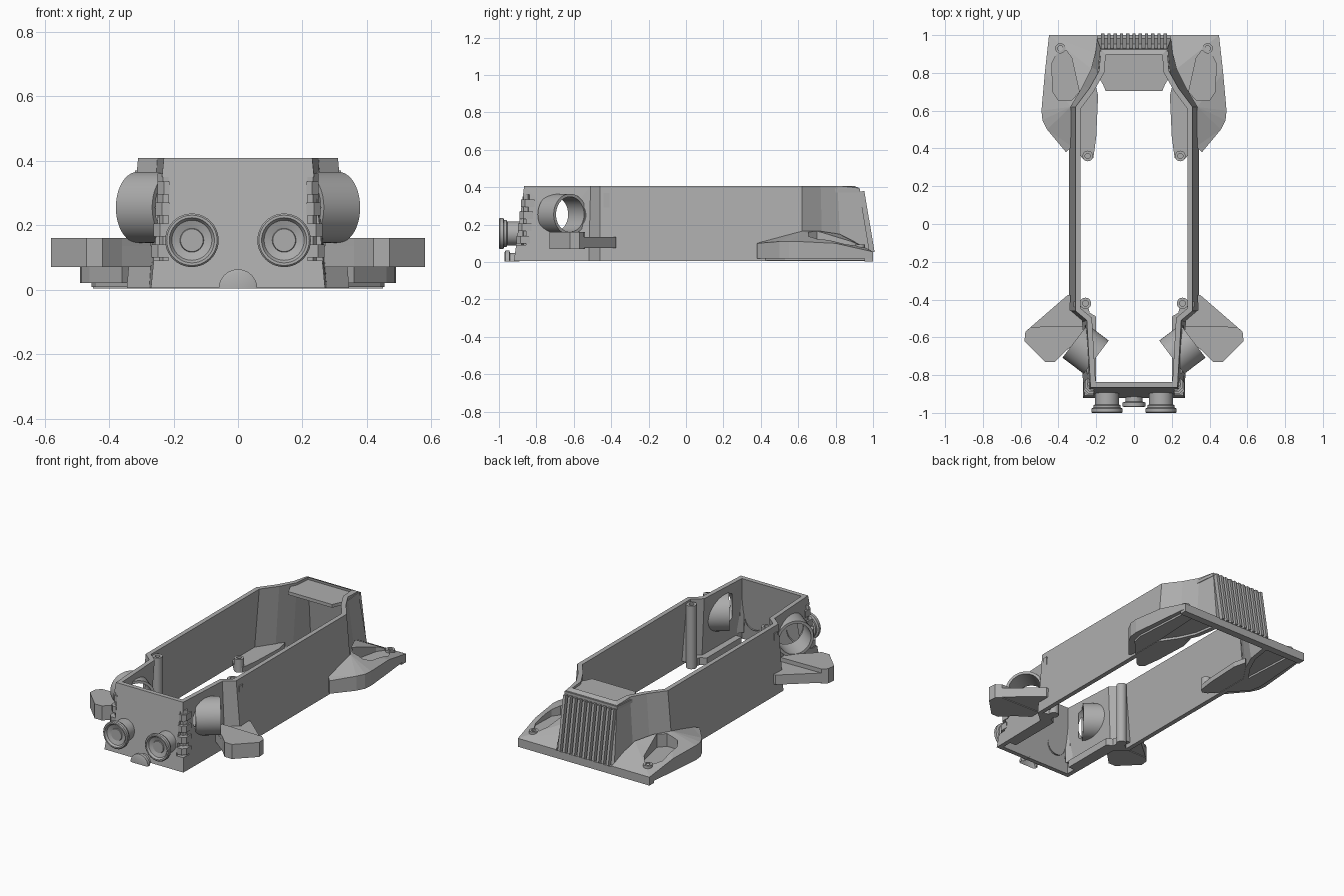
import bpy, bmesh, math
from mathutils import Matrix, Vector

if "Cube" in bpy.data.objects:
    bpy.data.objects.remove(bpy.data.objects["Cube"])

grey = bpy.data.materials.new("mid grey")
grey.use_nodes = True
grey.diffuse_color = (0.42, 0.42, 0.42, 1)
grey.node_tree.nodes["Principled BSDF"].inputs["Base Color"].default_value = (0.42, 0.42, 0.42, 1)


def finish(name, bm, mirror=False, smooth=False):
    bmesh.ops.remove_doubles(bm, verts=bm.verts, dist=0.0001)
    bmesh.ops.recalc_face_normals(bm, faces=bm.faces)
    mesh = bpy.data.meshes.new(name)
    bm.to_mesh(mesh)
    bm.free()
    mesh.materials.append(grey)
    ob = bpy.data.objects.new(name, mesh)
    bpy.context.collection.objects.link(ob)
    if mirror:
        ob.modifiers.new("mirror", "MIRROR").use_mirror_merge = False
    if smooth:
        bpy.ops.object.select_all(action="DESELECT")
        ob.select_set(True)
        bpy.context.view_layer.objects.active = ob
        bpy.ops.object.shade_smooth_by_angle(angle=math.radians(35))
    return ob


def prism(name, outline, z0, z1=None, mirror=True):
    """Extruded outline; points may carry their own top height."""
    bm = bmesh.new()
    low = [bm.verts.new((p[0], p[1], z0)) for p in outline]
    top = [bm.verts.new((p[0], p[1], p[2] if z1 is None else z1)) for p in outline]
    n = len(outline)
    for i in range(n):
        j = (i + 1) % n
        bm.faces.new((low[i], low[j], top[j], top[i]))
    caps = [bm.faces.new(low), bm.faces.new(top)]
    bmesh.ops.triangulate(bm, faces=caps)
    return finish(name, bm, mirror)


def lathe(name, profile, place, closed=False, turn=2 * math.pi, steps=40, mirror=False):
    """Spin (radius, height) points round local z, then place."""
    bm = bmesh.new()
    vs = [bm.verts.new((r, 0, h)) for r, h in profile]
    pairs = list(zip(vs, vs[1:])) + ([(vs[-1], vs[0])] if closed else [])
    es = [bm.edges.new(p) for p in pairs]
    bmesh.ops.spin(bm, geom=vs + es, axis=(0, 0, 1), cent=(0, 0, 0),
                   angle=turn, steps=steps, use_duplicate=False)
    bm.transform(place)
    return finish(name, bm, mirror, True)


def box(name, x, y, z, mirror=True):
    return prism(name, [(x[0], y[0]), (x[1], y[0]), (x[1], y[1]), (x[0], y[1])], z[0], z[1], mirror)


def carve(ob, *cutters):
    """Cut holes, bake the result and drop the helpers."""
    for c in cutters:
        c.hide_render = True
        m = ob.modifiers.new("cut", "BOOLEAN")
        m.operation, m.object, m.solver = "DIFFERENCE", c, "EXACT"
    bpy.context.view_layer.update()
    ev = ob.evaluated_get(bpy.context.evaluated_depsgraph_get())
    mesh = bpy.data.meshes.new_from_object(ev)
    ob.modifiers.clear()
    ob.data = mesh
    for c in cutters:
        bpy.data.objects.remove(c)


def inset(loop, d):
    out = []
    for i, p in enumerate(loop):
        a = (p - loop[i - 1]).normalized()
        b = (loop[(i + 1) % len(loop)] - p).normalized()
        na, nb = Vector((-a.y, a.x)), Vector((-b.y, b.x))
        out.append(p + (na + nb) * d / (1 + na.dot(nb)))
    return out


# Body shell: open leaning wall ring
low_half = [(.27, -.92), (.275, -.52), (.345, -.46), (.345, .62), (.27, .73), (.225, .83), (.2, .99)]
top_half = [(.23, -.865), (.25, -.51), (.31, -.46), (.31, .62), (.235, .72), (.185, .81), (.175, .925)]


def whole(half):
    return [Vector(p) for p in half] + [Vector((-x, y)) for x, y in reversed(half)]


low, top = whole(low_half), whole(top_half)
bm = bmesh.new()
rings = []
for loop, z in ((low, 0.005), (top, .408), (inset(top, .028), .408), (inset(low, .028), .005)):
    rings.append([bm.verts.new((p.x, p.y, z - (.012 if p.y > .9 and z > .1 else 0))) for p in loop])
for a, b in zip(rings, rings[1:] + rings[:1]):
    for i in range(len(a)):
        j = (i + 1) % len(a)
        bm.faces.new((a[i], a[j], b[j], b[i]))
shell = finish("body_shell", bm)

# Side tubes through the front flanks
start, end = Vector((.2, -.705, .255)), Vector((.3125, -.62, .255))
tilt = (end - start).to_track_quat("Z", "Y").to_matrix().to_4x4()
place = Matrix.Translation(start) @ tilt
span = (end - start).length
bore = lathe("bore_cutter", [(0, -.02), (.1, -.02), (.1, span + .05), (0, span + .05)], place, mirror=True)
lathe("side_tube", [(.094, 0), (.11, 0), (.11, span), (.094, span)], place, closed=True, mirror=True)
notch = box("notch_cutter", (.215, .32), (-.96, -.855), (.09, .35))
carve(shell, bore, notch)

# Corner vents: slats with a backing post
for i in range(4):
    z = .1 + i * .065
    x = .268 - i * .006
    y = -.905 + i * .008
    prism("corner_slat", [(.212, y), (x - .02, y), (x, y + .02), (x, y + .07), (.225, y + .05)], z, z + .04)
prism("vent_post", [(.212, -.87), (.232, -.87), (.25, -.845), (.235, -.835)], .06, .36)

# Headlamps and the half round centre boss
forward = Matrix.Rotation(math.pi / 2, 4, "X")
lamp = [(.064, .87), (.064, .955), (.072, .96), (.072, .972), (.083, .977), (.083, .995), (.078, 1),
        (.07, 1), (.062, .988), (.037, .98), (.035, .985), (0, .985)]
lathe("headlamp", lamp, Matrix.Translation((.143, 0, .153)) @ forward, mirror=True)
lathe("centre_boss", [(0, .89), (.045, .89), (.045, .94), (.06, .945), (.06, .965), (.05, .97), (0, .97)],
      Matrix.Translation((0, 0, .003)) @ forward @ Matrix.Rotation(math.pi, 4, "Z") @ Matrix.Rotation(math.pi, 4, "Z"),
      turn=math.pi, steps=20)

# Front wings with a raised leading part
prism("front_wing", [(.335, -.375), (.35, -.375), (.575, -.57), (.58, -.62), (.47, -.73),
                     (.42, -.73), (.36, -.67), (.265, -.6), (.275, -.5), (.34, -.455)], .075, .135)
prism("wing_ridge", [(.575, -.57), (.58, -.62), (.47, -.73), (.42, -.73), (.36, -.67),
                     (.27, -.6), (.27, -.54), (.32, -.54), (.545, -.545)], .07, .16)

# Inner front floor ledges and screw posts
prism("front_ledge", [(.2, -.83), (.255, -.83), (.26, -.53), (.32, -.45), (.25, -.4), (.235, -.47), (.2, -.49)],
      .005, .05)


def screw_post(name, x, y, z0, z1, r):
    lathe(name, [(0, z0), (r, z0), (r, z1), (r * .5, z1), (r * .5, z1 - .03), (0, z1 - .03)],
          Matrix.Translation((x, y, 0)), steps=20, mirror=True)


screw_post("front_post", .257, -.42, .005, .395, .03)
box("post_web", (.26, .32), (-.44, -.41), (.03, .37))
screw_post("rear_post", .245, .36, .01, .09, .028)
screw_post("fender_screw", .39, .93, .04, .095, .027)

# Rear fenders with a scooped pocket
fender = prism("rear_fender", [(.33, .41, .11), (.36, .38, .1), (.46, .5, .11), (.485, .55, .11), (.49, .6, .11),
                               (.472, .8, .1), (.45, 1, .055), (.19, 1, .055), (.205, .9, .11),
                               (.225, .82, .15), (.275, .72, .165), (.335, .62, .165)], .02)
pocket = prism("pocket_cutter", [(.29, .7), (.33, .655), (.4, .655), (.43, .7), (.435, .85),
                                 (.41, .9), (.36, .92), (.33, .88)], .082, .3)
carve(fender, pocket)
prism("fender_base", [(.34, .42), (.44, .53), (.455, .6), (.43, .98), (.36, .98), (.34, .62)], .008, .022)

# Rear sill, inner tabs and hood
box("rear_sill", (-.45, .45), (.955, 1), (.003, .05), False)
prism("rear_tab", [(.19, .68), (.2, .46), (.215, .35), (.24, .332), (.27, .345), (.335, .42),
                   (.33, .62), (.21, .76)], .008, .04)
prism("rear_hood", [(-.15, .705), (.15, .705), (.165, .74), (.195, .79), (.18, .93), (-.18, .93),
                    (-.195, .79), (-.165, .74)], .372, .392, False)

# Rear grille: sloped upright ribs in a frame
lean = Matrix.Rotation(math.atan2(.065, .385), 4, "X")
for i in range(11):
    bm = bmesh.new()
    bmesh.ops.create_cube(bm, size=1, matrix=Matrix.Translation(((i - 5) * .033, .967, .215)) @ lean
                          @ Matrix.Diagonal((.017, .028, .33, 1)))
    finish("grille_rib", bm)
